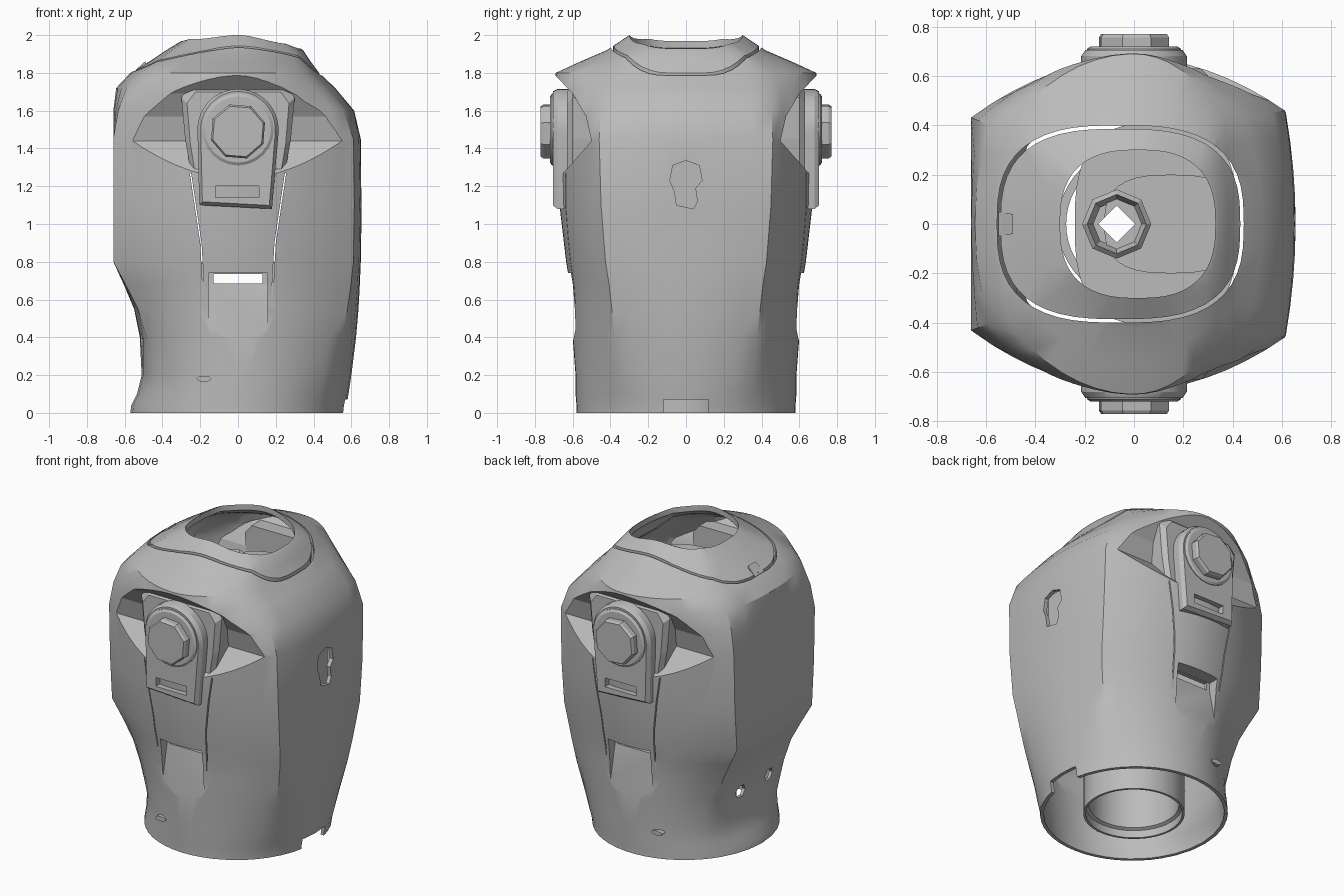
import bpy, bmesh, math

cube = bpy.data.objects.get("Cube")
if cube:
    bpy.data.objects.remove(cube, do_unlink=True)

grey = bpy.data.materials.new("plain grey")
grey.use_nodes = True
COLOUR = (0.5, 0.5, 0.5, 1)
grey.diffuse_color = COLOUR
grey.node_tree.nodes["Principled BSDF"].inputs["Base Color"].default_value = COLOUR


def loft(name, sections, loop=False, smooth=30):
    """Skin a list of closed sections; loop joins the last one to the first."""
    bm = bmesh.new()
    rings = [[bm.verts.new(p) for p in s] for s in sections]
    n = len(rings[0])
    pairs = list(zip(rings, rings[1:])) + ([(rings[-1], rings[0])] if loop else [])
    for a, b in pairs:
        for i in range(n):
            j = (i + 1) % n
            bm.faces.new((a[i], a[j], b[j], b[i]))
    if not loop:
        bm.faces.new(rings[0])
        bm.faces.new(rings[-1])
    bmesh.ops.recalc_face_normals(bm, faces=bm.faces)
    mesh = bpy.data.meshes.new(name)
    bm.to_mesh(mesh)
    bm.free()
    ob = bpy.data.objects.new(name, mesh)
    bpy.context.collection.objects.link(ob)
    mesh.materials.append(grey)
    if smooth:
        shade(ob, smooth)
    return ob


def activate(ob):
    bpy.ops.object.select_all(action='DESELECT')
    ob.select_set(True)
    bpy.context.view_layer.objects.active = ob


def shade(ob, angle=30):
    activate(ob)
    bpy.ops.object.shade_smooth_by_angle(angle=math.radians(angle))


def cut(ob, cutter):
    mod = ob.modifiers.new("cut", 'BOOLEAN')
    mod.operation = 'DIFFERENCE'
    mod.solver = 'EXACT'
    mod.object = cutter
    activate(ob)
    bpy.ops.object.modifier_apply(modifier=mod.name)
    bpy.data.objects.remove(cutter, do_unlink=True)


def along_y(poly, y):
    return [(x, y, z) for x, z in poly]


def along_x(poly, x, side=1):
    return [(x, side * y, z) for y, z in poly]


def box(name, x0, x1, y0, y1, z0, z1):
    return loft(name, [[(x0, y0, z), (x1, y0, z), (x1, y1, z), (x0, y1, z)] for z in (z0, z1)], smooth=0)


def polygon(r, n, cx=0, cz=0, turn=0.0):
    return [(cx + r * math.cos(math.tau * (i + turn) / n),
             cz + r * math.sin(math.tau * (i + turn) / n)) for i in range(n)]


def oval(rx, ry, z, cx=0.0, power=2.0, n=48):
    def s(v):
        return math.copysign(abs(v) ** (2 / power), v)
    return [(cx + rx * s(math.cos(math.tau * i / n)), ry * s(math.sin(math.tau * i / n)), z)
            for i in range(n)]


def body_ring(z, x_back, x_front, depth, roundness, scale=1.0):
    """Bowed sides, a flat end at -x and a slightly bowed end at +x."""
    half = [(1 - 0.06 * (k / 4) ** 2, 0.67 * k / 4) for k in range(4)]
    for k in range(17):
        x = 0.94 - 1.94 * k / 16
        half.append((x, 1 - 0.37 * abs(x) ** 1.9))
    half += [(-1, 0.42), (-1, 0.21), (-1, 0)]
    outline = half + [(x, -y) for x, y in half[-2:0:-1]]
    ring = []
    for x, y in outline:
        d = math.hypot(x, y)
        x += (x / d - x) * roundness
        y += (y / d - y) * roundness
        ring.append((x * (x_front if x > 0 else -x_back) * scale, y * depth * scale, z))
    return ring


# Torso shell: height, back, front, half depth, roundness
RINGS = [(0, -.57, .57, .58, 1), (.04, -.565, .575, .58, 1), (.1, -.535, .585, .585, .9),
         (.2, -.51, .6, .585, .75), (.4, -.52, .625, .6, .45), (.55, -.55, .638, .605, .25),
         (.68, -.605, .645, .615, .1), (.8, -.66, .65, .635, 0), (1.1, -.66, .655, .67, 0),
         (1.45, -.66, .65, .685, 0), (1.6, -.66, .615, .695, .25), (1.72, -.645, .515, .7, .55),
         (1.8, -.57, .43, .69, .65), (1.86, -.47, .385, .56, .55), (1.92, -.38, .345, .42, .5),
         (2.0, -.25, .22, .3, .6)]
shell = loft("torso_shell", [body_ring(*r) for r in RINGS])

# Thin-walled cavity, kept clear of the arm recesses and pockets
cavity = loft("cavity", [body_ring(-.05, *RINGS[0][1:], scale=.96)] +
              [body_ring(r[0] - (.03 if r[0] > 1.7 else 0), *r[1:], scale=.96) for r in RINGS])
NOTCH = [(.5, 1.44), (.53, 1.57), (.6, 1.69), (.695, 1.79), (1.0, 2.1), (1.0, .87), (.64, 1.28)]
NOTCH_WALL = [(.475, 1.44), (.505, 1.58), (.58, 1.71), (.675, 1.81), (1.0, 2.13), (1.0, .84), (.62, 1.26)]
POCKET = [(.6, .37), (.535, .68), (.535, .74), (.8, .74), (.8, .37)]
POCKET_WALL = [(.58, .34), (.51, .68), (.51, .76), (.8, .76), (.8, .34)]
for side in (-1, 1):
    cut(cavity, loft("notch_wall", [along_x(NOTCH_WALL, x, side) for x in (-.9, .9)], smooth=0))
    cut(cavity, loft("pocket_wall", [along_x(POCKET_WALL, x, side) for x in (-.18, .18)], smooth=0))
cut(shell, cavity)

# Neck opening and the seam around the collar
cut(shell, loft("neck_hole", [oval(.315, .3, z, .015, 2.6) for z in (1.7, 2.2)]))
seam = [oval(.5 - t, .4 - t, z, -.055, 2.8) for t, z in ((0, 1.66), (0, 2.2), (.014, 2.2), (.014, 1.66))]
cut(shell, loft("collar_seam", seam, loop=True))

# Front notch at the foot and keyhole on the flat end, with a backing block
cut(shell, box("foot_notch", .4, .8, -.12, .12, -.1, .07))
keyhole = [(-.05, 1.1), (.04, 1.08), (.06, 1.12), (.05, 1.19), (.085, 1.23), (.07, 1.31),
           (0, 1.335), (-.07, 1.31), (-.085, 1.23), (-.06, 1.17)]
cut(shell, loft("keyhole", [along_x(keyhole, x) for x in (.585, .8)], smooth=0))
box("keyhole_backing", .56, .59, -.11, .11, 1.05, 1.36)

# Bolt holes in the waist
for y in (-.15, .15):
    cut(shell, loft("bolt_hole", [along_x(polygon(.045, 6, y, .39), x) for x in (-.8, -.4)], smooth=0))

# Centre panel outline shared by both arm sides
PANEL = [(-.17, .36), (.17, .36), (.2, .9), (.28, 1.45), (.3, 1.67), (.25, 1.73),
         (-.25, 1.73), (-.3, 1.67), (-.28, 1.45), (-.2, .9)]

for side, label in ((-1, "front"), (1, "back")):
    # V-shaped arm recess under the hood
    cut(shell, loft("arm_notch", [along_x(NOTCH, x, side) for x in (-.9, .9)], smooth=0))

    # Sloping pocket with a slot at its top
    cut(shell, loft("pocket", [along_x(POCKET, x, side) for x in (-.155, .155)], smooth=0))
    cut(shell, box("pocket_slot", -.13, .13, *sorted((side * .4, side * .7)), .685, .735))

    # Thin grooves down both edges of the centre panel
    for s in (-1, 1):
        edge = [(s * (x + t), z) for t, rows in ((0, (0, 1, 2)), (-.007, (2, 1, 0)))
                for x, z in [((.172, .4), (.2, .9), (.255, 1.27))[k] for k in rows]]
        cut(shell, loft("panel_groove", [along_y(edge, side * y) for y in (.585, .85)], smooth=0))

    # Frame filling the middle of the recess
    frame = [(-.21, 1.05), (.21, 1.05)] + [(x, z) for x, z in PANEL if z > 1.0]
    lip = [(x * .9, z if z < 1.2 else z - .03) for x, z in frame]
    loft(label + "_arm_frame", [along_y(frame, side * .5), along_y(frame, side * .6),
                                along_y(lip, side * .63)], smooth=0)

    # Teardrop shoulder mount
    arc = [math.radians(-5 + 190 * k / 20) for k in range(21)]
    drop = [(.215 * math.cos(a), 1.5 + .215 * math.sin(a)) for a in arc] + [(-.205, 1.1), (.18, 1.08)]
    face = [(x * .92, 1.45 + (z - 1.45) * .95) for x, z in drop]
    mount = loft(label + "_shoulder_mount", [along_y(drop, side * .58), along_y(drop, side * .68),
                                             along_y(face, side * .705)])
    cut(mount, box("mount_slot", -.12, .11, *sorted((side * .66, side * .8)), 1.14, 1.2))
    shade(mount)
    loft(label + "_shoulder_disc", [along_y(polygon(r, 24, 0, 1.5), side * y)
                                    for r, y in ((.19, .69), (.19, .71), (.175, .72))])
    loft(label + "_shoulder_cap", [along_y(polygon(r, 8, 0, 1.49, .4), side * y)
                                   for r, y in ((.15, .7), (.15, .755), (.14, .77))], smooth=0)

    # Small flush stud low on the side
    stud = [(-.18 + x, .18 + z * .4) for x, z in polygon(.04, 8)]
    loft(label + "_stud", [along_y(stud, side * y) for y in (.53, .572)], smooth=0)

shade(shell)

# Latch at the back of the collar
loft("collar_latch", [[(x, y, z + (x + .52) * .9) for x, y in ((-.55, -.05), (-.49, -.04), (-.49, .04), (-.55, .05))]
                      for z in (1.78, 1.835)], smooth=0)

# Waist tube with an inner step
steps = [(.31, .56), (.31, 0), (.295, 0), (.295, .05), (.275, .06), (.275, .56)]
loft("waist_tube", [oval(r, r, z) for r, z in steps], loop=True)

# Neck floor, raised plate and socket around a square hole
for name, rx, ry, cx, z in (("neck_floor", .33, .41, .09, 1.62), ("neck_plate", .27, .2, .15, 1.69)):
    floor = loft(name, [oval(rx, ry, h, cx, 2.8) for h in (z, z + .025)])
    cut(floor, loft("socket_hole", [oval(.075, .075, h, -.07, n=4) for h in (1.4, 1.9)], smooth=0))
    shade(floor)
socket = [(.14, 1.6), (.14, 1.74), (.12, 1.76), (.095, 1.7), (.095, 1.6)]
loft("neck_socket", [oval(r, r, z, -.07, n=8) for r, z in socket], loop=True, smooth=0)
